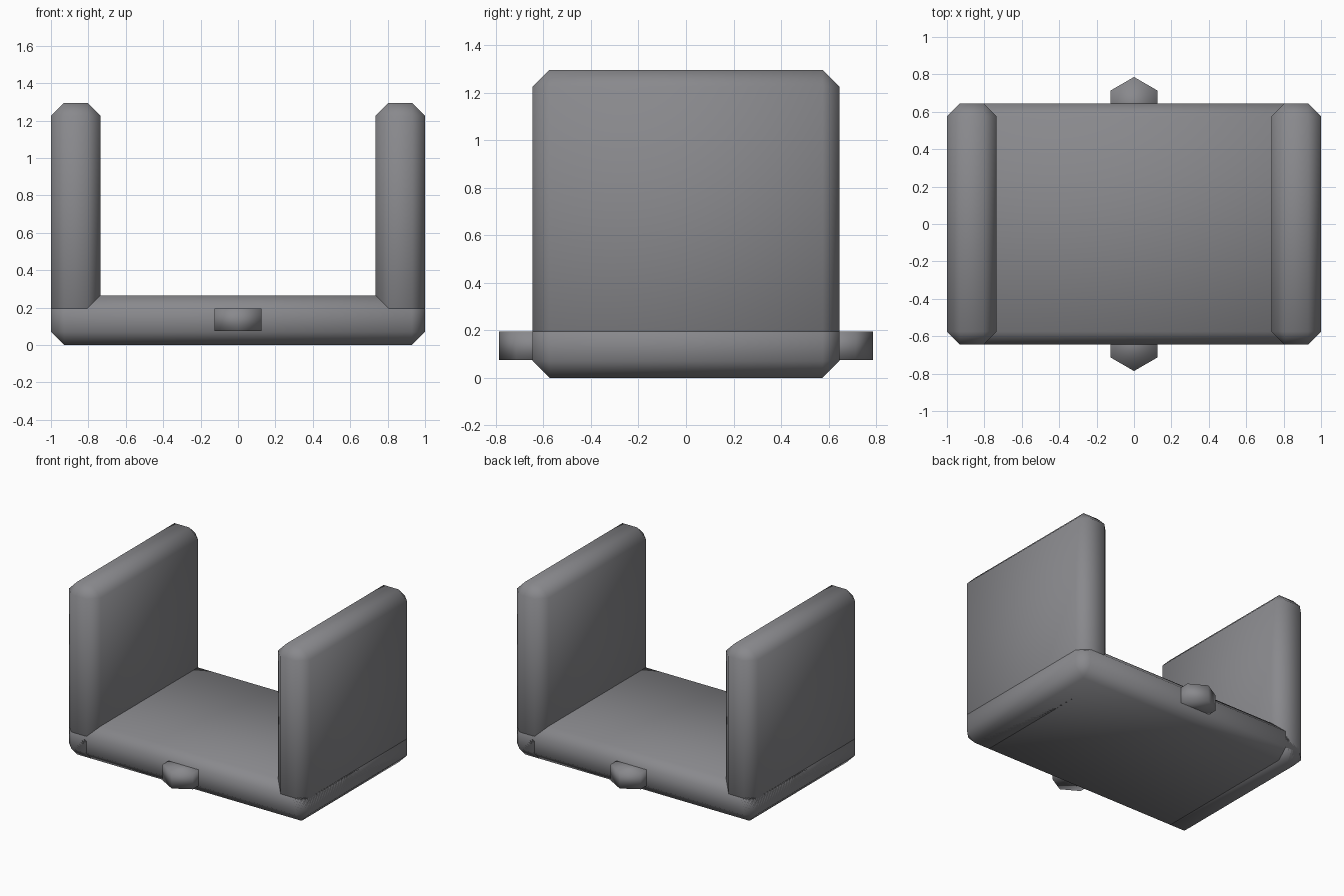
import bpy
import bmesh
from math import pi
from mathutils import Matrix

if "Cube" in bpy.data.objects:
    bpy.data.objects.remove(bpy.data.objects["Cube"])

THICK = 0.265   # slab thickness
HALF_Y = 0.645  # half depth of the bracket
CHAMFER = 0.07

# dark, slightly cool grey
dark_grey = bpy.data.materials.new("dark_grey")
dark_grey.diffuse_color = (0.25, 0.25, 0.265, 1)
dark_grey.use_nodes = True
dark_grey.node_tree.nodes["Principled BSDF"].inputs["Base Color"].default_value = dark_grey.diffuse_color


def finish(name, bm):
    mesh = bpy.data.meshes.new(name)
    bmesh.ops.recalc_face_normals(bm, faces=bm.faces[:])
    for f in bm.faces:
        f.smooth = True
    bm.to_mesh(mesh)
    bm.free()
    mesh.materials.append(dark_grey)
    obj = bpy.data.objects.new(name, mesh)
    bpy.context.collection.objects.link(obj)
    return obj


def slab(name, x0, x1, z0, z1):
    """Box with every edge chamfered once."""
    bm = bmesh.new()
    place = (Matrix.Translation(((x0 + x1) / 2, 0, (z0 + z1) / 2))
             @ Matrix.Diagonal((x1 - x0, 2 * HALF_Y, z1 - z0, 1)))
    bmesh.ops.create_cube(bm, size=1, matrix=place)
    bmesh.ops.bevel(bm, geom=bm.edges[:], offset=CHAMFER, segments=1,
                    profile=0.5, affect='EDGES')
    return finish(name, bm)


def peg(name, y):
    """Hexagonal peg, one corner pointing outwards along y."""
    bm = bmesh.new()
    place = Matrix.Translation((0, y, 0.134))
    bmesh.ops.create_cone(bm, cap_ends=True, segments=6, radius1=0.144,
                          radius2=0.144, depth=0.12, matrix=place)
    # turn so that the flat sides face left and right
    if max(v.co.x for v in bm.verts) > 0.135:
        bmesh.ops.rotate(bm, verts=bm.verts[:], cent=(0, y, 0),
                         matrix=Matrix.Rotation(pi / 6, 3, 'Z'))
    return finish(name, bm)


# floor slab
slab("base", -1, 1, 0, THICK)

# upright side walls sharing the ends of the floor slab
slab("left_wall", -1, -1 + THICK, 0, 1.295)
slab("right_wall", 1 - THICK, 1, 0, 1.295)

# pegs at the middle of the front and back edges
peg("front_peg", -HALF_Y + 0.003)
peg("back_peg", HALF_Y - 0.003)
